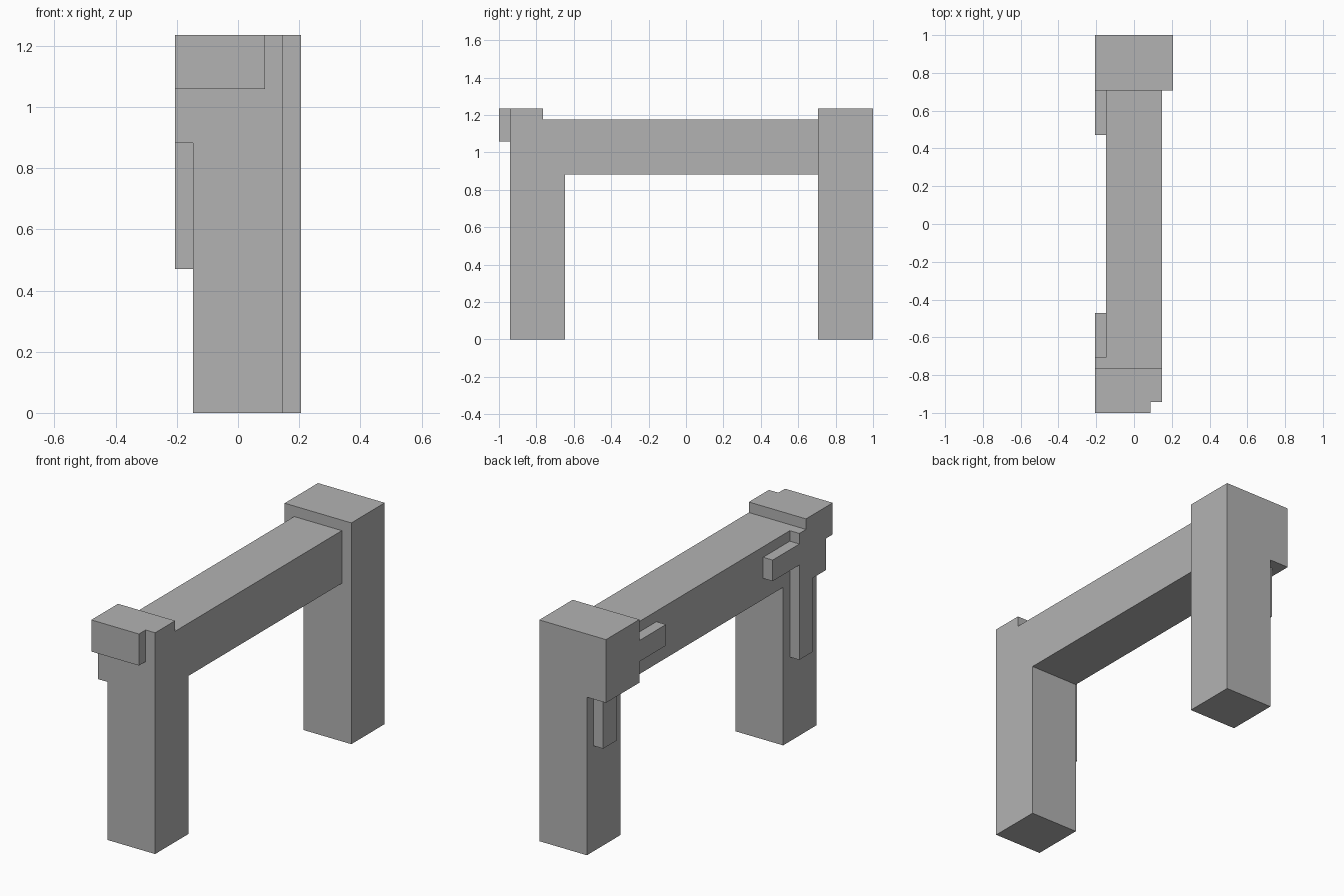
import bpy
import bmesh
from mathutils import Vector

UNIT = 2 / 34  # every part sits on one block grid

cube = bpy.data.objects.get("Cube")
if cube:
    bpy.data.objects.remove(cube, do_unlink=True)

stone = bpy.data.materials.new("plain_grey")
stone.use_nodes = True
grey = (0.45, 0.45, 0.45, 1)
stone.diffuse_color = grey
stone.node_tree.nodes["Principled BSDF"].inputs["Base Color"].default_value = grey


def block(name, x, y, z):
    """Box spanning the given (low, high) grid ranges."""
    low, high = (Vector(c) * UNIT for c in zip(x, y, z))
    bm = bmesh.new()
    bmesh.ops.create_cube(bm, size=1)
    for v in bm.verts:
        v.co = Vector(high[i] if v.co[i] > 0 else low[i] for i in range(3))
    mesh = bpy.data.meshes.new(name)
    bm.to_mesh(mesh)
    bm.free()
    mesh.materials.append(stone)
    obj = bpy.data.objects.new(name, mesh)
    bpy.context.collection.objects.link(obj)
    return obj


core = (-2.5, 2.5)    # width of the beam and front post
side = (-3.5, -2.5)   # thickness of the side trim

# Posts and the beam between them
block("front_post", core, (-16, -11), (0, 15))
block("back_post", (-1.5, 3.5), (12, 17), (0, 21))
block("beam", core, (-16, 12), (15, 20))

# Front end: top cap, face plate and side trim
block("front_cap", (-3.5, 2.5), (-16, -13), (20, 21))
block("front_plate", (-3.5, 1.5), (-17, -16), (18, 21))
block("front_side_panel", side, (-16, -12), (15, 20))
block("front_side_strip", side, (-14, -12), (8, 15))
block("front_side_arm", side, (-12, -8), (17, 19))

# Back end: overhang and side trim
block("back_overhang", (-3.5, -1.5), (12, 17), (15, 21))
block("back_side_strip", (-2.5, -1.5), (14, 16), (10, 15))
block("back_side_arm", side, (8, 12), (17, 19))
